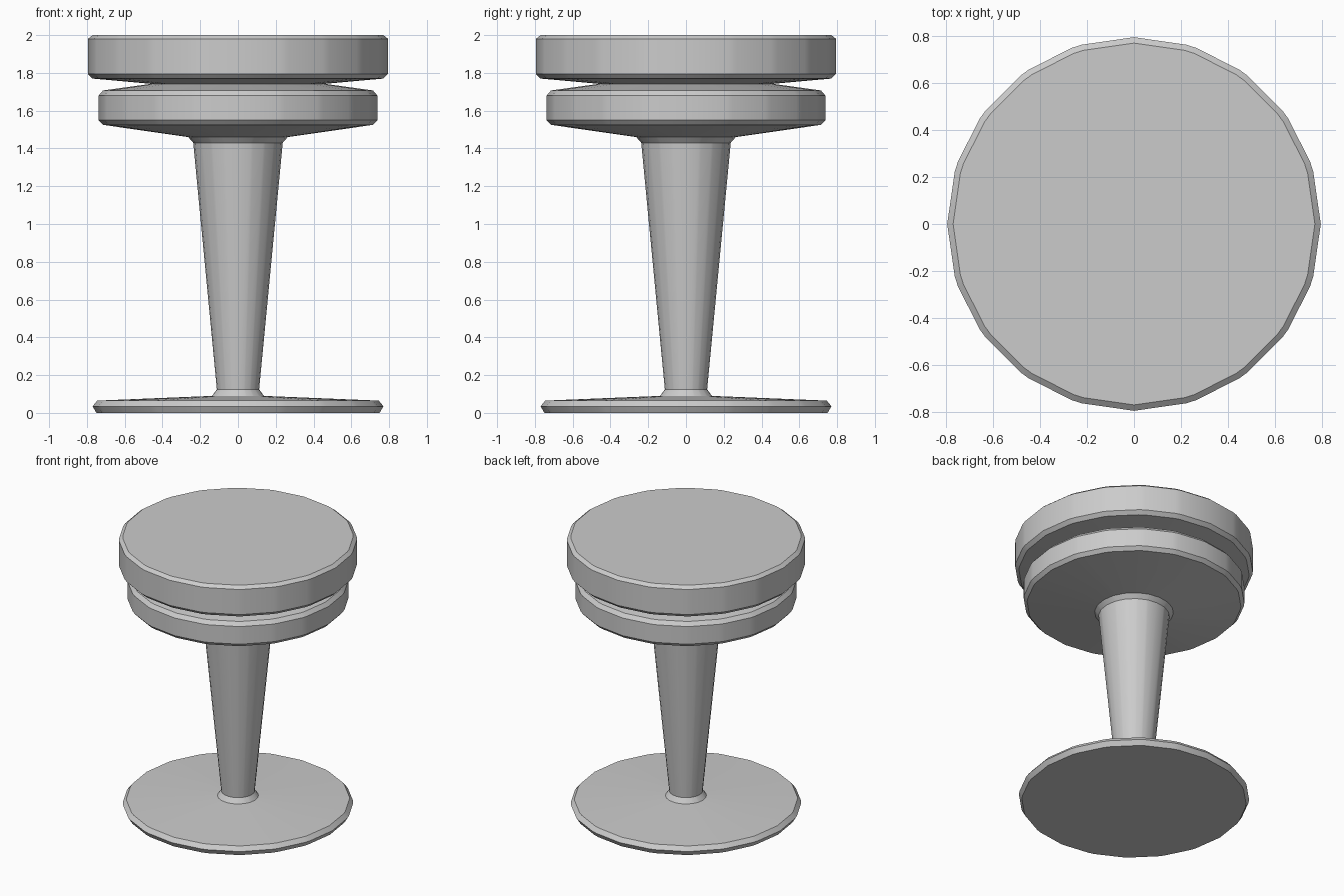
import bpy, bmesh, math

if "Cube" in bpy.data.objects:
    bpy.data.objects.remove(bpy.data.objects["Cube"])

SIDES = 20


def ring_angles():
    # 20 sides, with the corners between the main axes cut slightly
    angles = []
    for i in range(SIDES):
        a = math.radians(i * 360 / SIDES)
        if i % 5 == 0:
            angles.append(a)
        else:
            angles += [a - 0.028, a + 0.028]
    return angles


def lathe(name, profile):
    # revolve (radius, height) pairs into a closed solid
    bm = bmesh.new()
    angles = ring_angles()
    n = len(angles)
    rings = [[bm.verts.new((r * math.cos(a), r * math.sin(a), z)) for a in angles]
             for r, z in profile]
    for low, high in zip(rings, rings[1:]):
        for i in range(n):
            j = (i + 1) % n
            bm.faces.new((low[i], low[j], high[j], high[i]))
    bm.faces.new(rings[0][::-1])
    bm.faces.new(rings[-1])
    mesh = bpy.data.meshes.new(name)
    bm.to_mesh(mesh)
    bm.free()
    obj = bpy.data.objects.new(name, mesh)
    bpy.context.collection.objects.link(obj)
    bpy.ops.object.select_all(action='DESELECT')
    obj.select_set(True)
    bpy.context.view_layer.objects.active = obj
    bpy.ops.object.shade_smooth_by_angle(angle=math.radians(25))
    return obj


# One continuous turned stool: foot plate, tapered stem, lower and upper cushion
lathe("pedestal_stool", [
    (0.75, 0.0), (0.77, 0.035), (0.745, 0.065),            # foot plate
    (0.137, 0.09), (0.112, 0.125), (0.237, 1.43),          # stem
    (0.263, 1.46), (0.715, 1.525), (0.738, 1.55),          # lower cushion
    (0.738, 1.68), (0.715, 1.707), (0.46, 1.742),          # groove
    (0.77, 1.77), (0.795, 1.795), (0.795, 1.98), (0.77, 2.0),  # upper cushion
])
